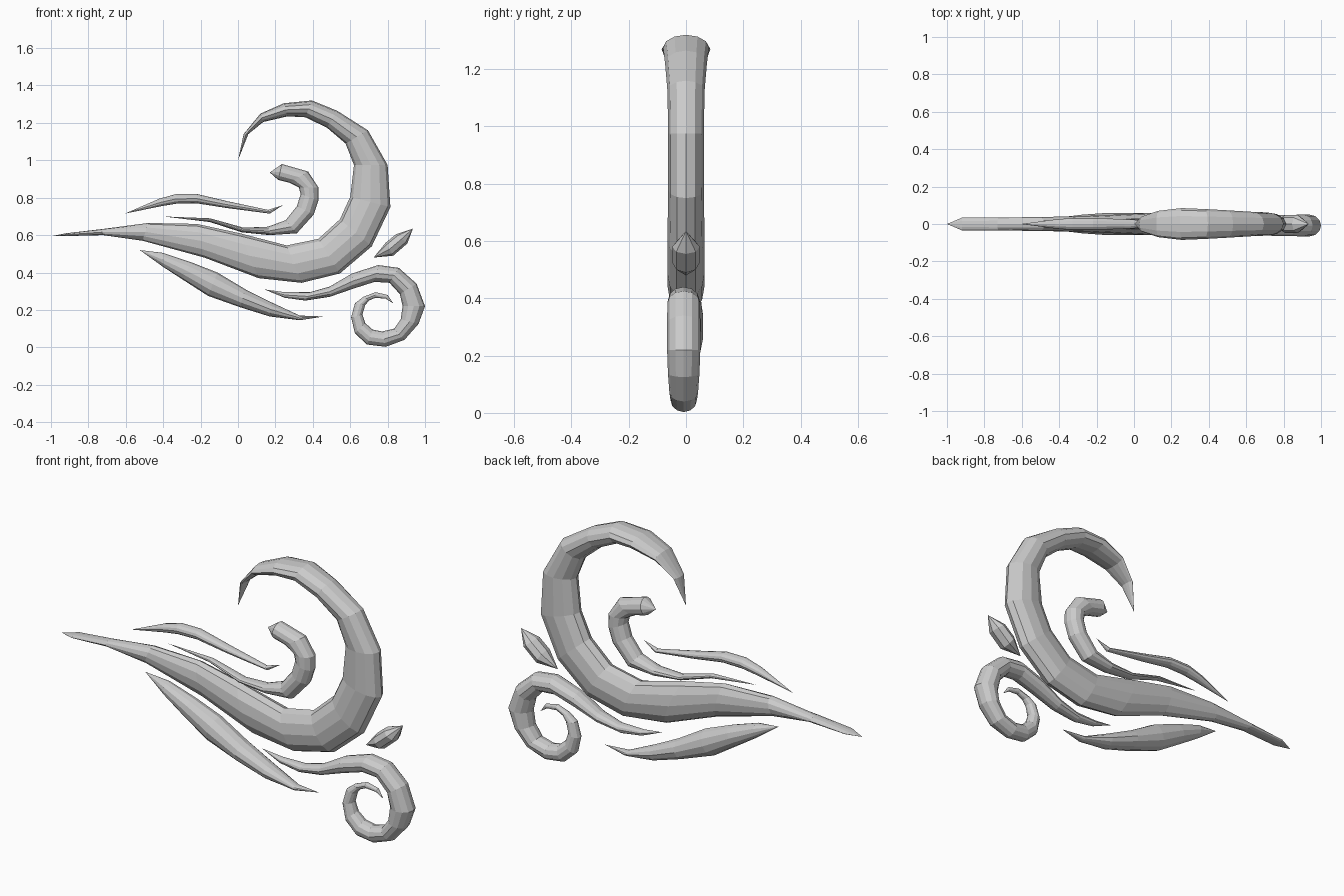
import bpy, bmesh, math
from mathutils import Vector

grey = bpy.data.materials.new("plain grey")
grey.diffuse_color = (0.6, 0.6, 0.6, 1)


def swept(name, start, rings, end, sides=12, y=0.0):
    """Tapered tube; each ring is (outer x, outer z, inner x, inner z, half depth)."""
    bm = bmesh.new()
    loops = []
    for ox, oz, ix, iz, d in rings:
        a, b = Vector((ox, y, oz)), Vector((ix, y, iz))
        c, h, depth = (a + b) / 2, (a - b) / 2, Vector((0, d, 0))
        angles = [2 * math.pi * i / sides for i in range(sides)]
        loops.append([bm.verts.new(c + h * math.cos(t) + depth * math.sin(t)) for t in angles])
    for i in range(sides):
        j = (i + 1) % sides
        for p, q in zip(loops, loops[1:]):
            bm.faces.new((p[i], p[j], q[j], q[i]))
    for tip, loop in ((start, loops[0]), (end, loops[-1])):
        v = bm.verts.new((tip[0], y, tip[1]))
        for i in range(sides):
            bm.faces.new((v, loop[i], loop[(i + 1) % sides]))
    bmesh.ops.recalc_face_normals(bm, faces=bm.faces)
    me = bpy.data.meshes.new(name)
    bm.to_mesh(me)
    bm.free()
    me.materials.append(grey)
    ob = bpy.data.objects.new(name, me)
    bpy.context.collection.objects.link(ob)
    return ob


# Large breaking wave
swept("main_wave", (-1, .594), [
    (-.92, .595, -.92, .61, .034), (-.72, .60, -.73, .632, .035),
    (-.51, .57, -.48, .665, .037), (-.18, .48, -.22, .66, .045),
    (.11, .37, .01, .61, .058), (.34, .345, .26, .545, .065),
    (.545, .395, .43, .58, .065), (.715, .54, .545, .685, .065),
    (.815, .75, .60, .805, .062), (.80, .975, .62, .975, .062),
    (.695, 1.16, .575, 1.09, .065), (.53, 1.265, .475, 1.175, .073),
    (.395, 1.32, .36, 1.23, .08), (.245, 1.305, .265, 1.235, .085),
    (.12, 1.25, .135, 1.205, .07), (.03, 1.14, .055, 1.14, .04)], (0, 1.0))

# Small curl inside the wave
swept("inner_curl", (-.40, .70), [
    (-.15, .67, -.15, .69, .018), (.02, .615, .03, .64, .028),
    (.17, .60, .16, .645, .038), (.315, .61, .255, .68, .045),
    (.405, .71, .315, .755, .047), (.43, .785, .335, .82, .047),
    (.43, .855, .325, .855, .047), (.375, .94, .275, .88, .047),
    (.235, .98, .215, .895, .045)], (.17, .935))

# Thin streak above the tail
swept("upper_streak", (-.605, .715), [
    (-.42, .795, -.41, .755, .025), (-.33, .82, -.33, .768, .032),
    (-.22, .82, -.22, .77, .032), (-.05, .78, -.06, .745, .026),
    (.16, .735, .17, .715, .014)], (.24, .76))

# Leaf-shaped streak below the tail
swept("lower_streak", (-.525, .52), [
    (-.40, .43, -.40, .505, .035), (-.30, .365, -.25, .455, .05),
    (-.16, .275, -.11, .40, .06), (.01, .215, .04, .31, .06),
    (.17, .165, .18, .24, .048), (.33, .145, .33, .17, .025)], (.46, .165))

# Spiral curl at lower right
swept("spiral_curl", (.14, .31), [
    (.25, .295, .25, .265, .018), (.385, .295, .36, .25, .03),
    (.49, .325, .49, .27, .04), (.61, .395, .62, .315, .05),
    (.75, .44, .73, .35, .055), (.86, .425, .81, .345, .057),
    (.955, .34, .865, .285, .058), (1.0, .22, .88, .22, .058),
    (.965, .125, .87, .15, .055), (.89, .04, .835, .10, .05),
    (.79, .003, .77, .085, .046), (.69, .015, .72, .095, .042),
    (.625, .075, .68, .13, .038), (.605, .16, .665, .175, .032),
    (.625, .235, .68, .225, .026), (.67, .27, .70, .25, .02),
    (.735, .295, .735, .265, .015), (.80, .28, .79, .26, .01)], (.83, .235), y=-.008)

# Spray droplet
swept("droplet", (.935, .635), [
    (.845, .605, .905, .555, .048), (.79, .56, .83, .49, .048)], (.725, .48), sides=8)
